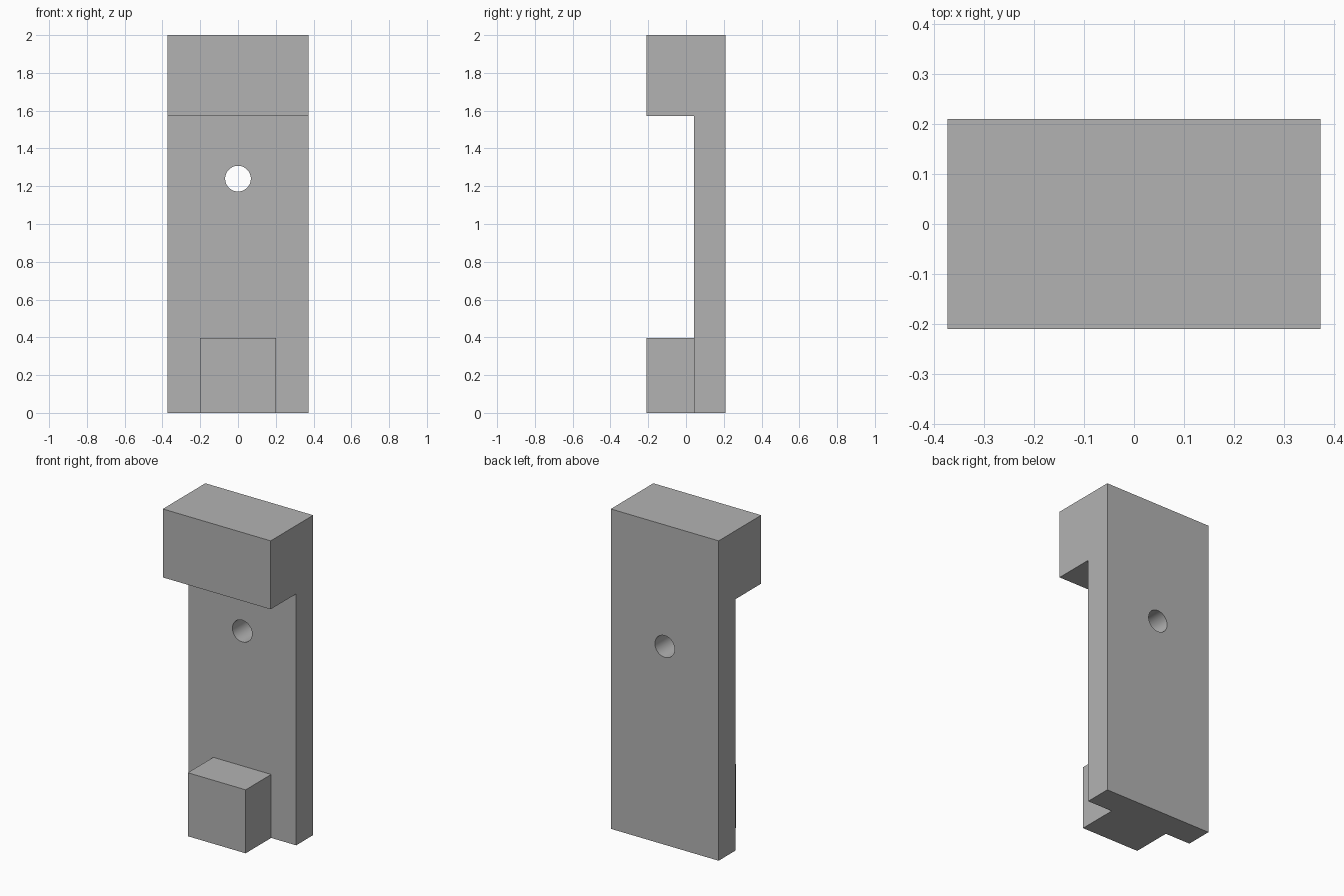
import bpy
import bmesh
from math import pi, radians
from mathutils import Matrix

cube = bpy.data.objects.get("Cube")
if cube:
    bpy.data.objects.remove(cube, do_unlink=True)

HALF_W, FRONT, BACK, PLATE_FRONT = 0.373, -0.21, 0.21, 0.042
HEAD_Z, TOP = 1.572, 2.0
FOOT_HALF_W, FOOT_TOP = 0.2, 0.397
HOLE_Z, HOLE_R = 1.24, 0.068

grey = bpy.data.materials.new("plain grey")
grey.use_nodes = True
colour = (0.45, 0.45, 0.45, 1)
grey.diffuse_color = colour
grey.node_tree.nodes["Principled BSDF"].inputs["Base Color"].default_value = colour


def make_object(name, bm):
    bmesh.ops.recalc_face_normals(bm, faces=bm.faces)
    mesh = bpy.data.meshes.new(name)
    bm.to_mesh(mesh)
    bm.free()
    mesh.materials.append(grey)
    obj = bpy.data.objects.new(name, mesh)
    bpy.context.collection.objects.link(obj)
    return obj


def extrude_profile(name, profile, half_width):
    """Extrude a (y, z) outline symmetrically along x."""
    bm = bmesh.new()
    face = bm.faces.new([bm.verts.new((-half_width, y, z)) for y, z in profile])
    out = bmesh.ops.extrude_face_region(bm, geom=[face])
    moved = [v for v in out["geom"] if isinstance(v, bmesh.types.BMVert)]
    bmesh.ops.translate(bm, verts=moved, vec=(2 * half_width, 0, 0))
    return make_object(name, bm)


def apply_boolean(target, tool, operation):
    mod = target.modifiers.new(operation.lower(), "BOOLEAN")
    mod.operation, mod.solver, mod.object = operation, "EXACT", tool
    bpy.context.view_layer.objects.active = target
    bpy.ops.object.modifier_apply(modifier=mod.name)
    bpy.data.objects.remove(tool, do_unlink=True)


# Back plate with overhanging head
bracket = extrude_profile("bracket", [
    (BACK, 0), (BACK, TOP), (FRONT, TOP),
    (FRONT, HEAD_Z), (PLATE_FRONT, HEAD_Z), (PLATE_FRONT, 0)], HALF_W)

# Narrow foot block, sunk into the plate and merged
inner = (PLATE_FRONT + BACK) / 2
foot = extrude_profile("foot", [
    (FRONT, 0), (inner, 0), (inner, FOOT_TOP), (FRONT, FOOT_TOP)], FOOT_HALF_W)
apply_boolean(bracket, foot, "UNION")

# Round screw hole through the plate
bm = bmesh.new()
bmesh.ops.create_cone(
    bm, cap_ends=True, segments=48, radius1=HOLE_R, radius2=HOLE_R, depth=0.4,
    matrix=Matrix.Translation((0, inner, HOLE_Z)) @ Matrix.Rotation(pi / 2, 4, "X"))
hole = make_object("hole_cutter", bm)
hole.hide_render = True
apply_boolean(bracket, hole, "DIFFERENCE")

# Smooth hole wall, sharp block edges
bpy.ops.object.select_all(action="DESELECT")
bracket.select_set(True)
bpy.context.view_layer.objects.active = bracket
bpy.ops.object.shade_smooth_by_angle(angle=radians(30))
